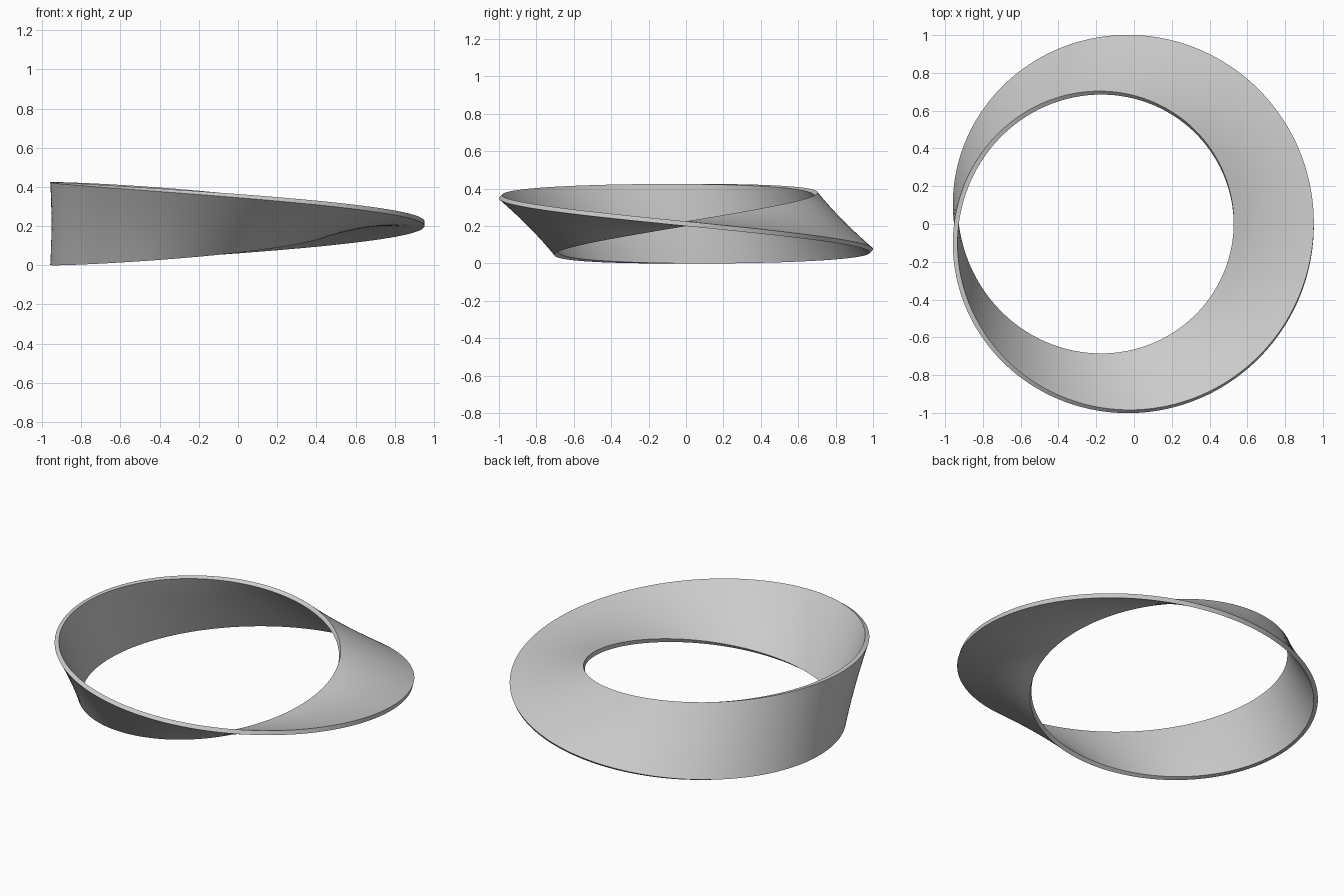
import bpy, bmesh, math
from mathutils import Vector

cube = bpy.data.objects.get("Cube")
if cube:
    bpy.data.objects.remove(cube, do_unlink=True)

RADIUS = 0.84         # centre line of the band
HALF_WIDTH = 0.212
HALF_THICK = 0.0125
CENTRE = Vector((-0.1, 0, 0.212))
STEPS = 240
ACROSS = 8            # divisions over the width, for a clean twist

grey = bpy.data.materials.new("light grey")
grey.use_nodes = True
grey.diffuse_color = (0.6, 0.6, 0.6, 1)
grey.node_tree.nodes["Principled BSDF"].inputs["Base Color"].default_value = grey.diffuse_color

# Cross-section loop: one flat side outward, then the other side back
side = [(HALF_WIDTH * (2 * i / ACROSS - 1), HALF_THICK) for i in range(ACROSS + 1)]
section = side + [(-w, -t) for w, t in side]
count = len(section)

# Sweep the section round the circle with a half twist
bm = bmesh.new()
rings = []
for k in range(STEPS):
    a = math.tau * k / STEPS
    out, up = Vector((math.cos(a), math.sin(a), 0)), Vector((0, 0, 1))
    tilt = -a / 2
    along = out * math.cos(tilt) + up * math.sin(tilt)
    normal = up * math.cos(tilt) - out * math.sin(tilt)
    rings.append([bm.verts.new(CENTRE + out * RADIUS + along * w + normal * t)
                  for w, t in section])

# The last ring joins the first turned over by half a section
rings.append(rings[0][count // 2:] + rings[0][:count // 2])
for r, s in zip(rings, rings[1:]):
    for j in range(count):
        n = (j + 1) % count
        bm.faces.new((r[j], r[n], s[n], s[j]))
bmesh.ops.recalc_face_normals(bm, faces=bm.faces)

mesh = bpy.data.meshes.new("twisted_band")
bm.to_mesh(mesh)
bm.free()
mesh.materials.append(grey)
band = bpy.data.objects.new("twisted_band", mesh)
bpy.context.collection.objects.link(band)

# Smooth band with crisp rims
bpy.ops.object.select_all(action='DESELECT')
band.select_set(True)
bpy.context.view_layer.objects.active = band
bpy.ops.object.shade_smooth_by_angle(angle=math.radians(40))
